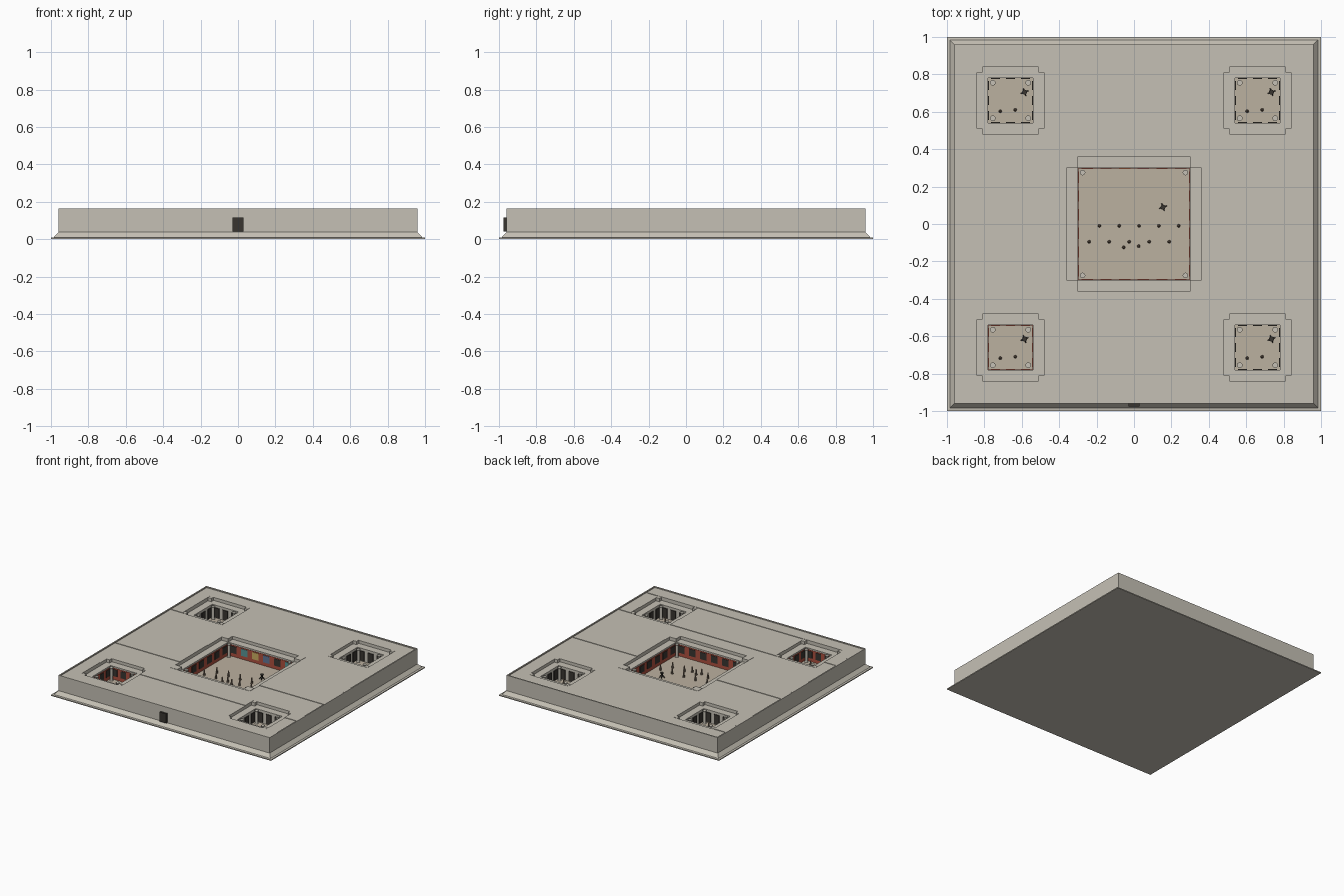
import bpy, bmesh, math
from mathutils import Matrix, Vector

if "Cube" in bpy.data.objects:
    bpy.data.objects.remove(bpy.data.objects["Cube"])

MATS = {}
COLS = {"stone": (.56, .53, .46), "floor": (.50, .44, .35), "dark": (.04, .035, .03),
        "red": (.42, .08, .05), "teal": (.10, .30, .30), "gold": (.60, .42, .12),
        "blue": (.12, .18, .30), "cloth": (.20, .15, .11), "skin": (.45, .32, .22)}

def finish(bm, name, col):
    bmesh.ops.recalc_face_normals(bm, faces=bm.faces[:])
    me = bpy.data.meshes.new(name)
    bm.to_mesh(me)
    bm.free()
    ob = bpy.data.objects.new(name, me)
    bpy.context.collection.objects.link(ob)
    if col not in MATS:
        MATS[col] = bpy.data.materials.new(col)
        MATS[col].diffuse_color = (*COLS[col], 1)
    me.materials.append(MATS[col])
    return ob

def add_box(bm, x0, x1, y0, y1, z0, z1):
    m = Matrix.Translation(((x0 + x1) / 2, (y0 + y1) / 2, (z0 + z1) / 2)) @ \
        Matrix.Diagonal((x1 - x0, y1 - y0, z1 - z0, 1))
    bmesh.ops.create_cube(bm, size=1, matrix=m)

def add_cone(bm, x, y, z0, z1, r0, r1, n=12):
    bmesh.ops.create_cone(bm, cap_ends=True, segments=n, radius1=r0, radius2=r1, depth=z1 - z0,
                          matrix=Matrix.Translation((x, y, (z0 + z1) / 2)))

def boxes(name, col, lst):
    bm = bmesh.new()
    for b in lst:
        add_box(bm, *b)
    return finish(bm, name, col)

ROOF, LEDGE, FLOOR = .157, .132, .025

# main body: square profile with sloped plinth, walls and low parapet
bm = bmesh.new()
rings = []
for r, z in [(1, 0), (1, .008), (.985, .01), (.96, .038), (.96, .165), (.95, .165), (.95, ROOF)]:
    rings.append([bm.verts.new((sx * r, sy * r, z)) for sx, sy in ((-1, -1), (1, -1), (1, 1), (-1, 1))])
for a, b in zip(rings, rings[1:]):
    for i in range(4):
        j = (i + 1) % 4
        bm.faces.new((a[i], a[j], b[j], b[i]))
bm.faces.new(rings[0])
bm.faces.new(rings[-1])
body = finish(bm, "building_body", "stone")

# courtyards: centre x, centre y, recess half size, floor half size, corner block, panels per wall
PITS = [("central", 0, 0, .36, .30, .06, 6)]
for sx, a in ((-1, "left"), (1, "right")):
    for sy, b in ((-1, "front"), (1, "back")):
        PITS.append((f"{b}_{a}", sx * .66, sy * .66, .18, .12, .03, 3))

def cut(half, z, idx):
    bm = bmesh.new()
    for p in PITS:
        h = p[idx]
        add_box(bm, p[1] - h, p[1] + h, p[2] - h, p[2] + h, z, .4)
    c = finish(bm, "cutter", "stone")
    c.hide_render = True
    m = body.modifiers.new("cut", "BOOLEAN")
    m.operation, m.object, m.solver = "DIFFERENCE", c, "EXACT"
    bpy.context.view_layer.objects.active = body
    bpy.ops.object.modifier_apply(modifier="cut")
    bpy.data.objects.remove(c)

cut(.36, LEDGE, 3)
cut(.30, FLOOR, 4)

# raised roof slabs
slabs = [(-.945, -.36, -.24, .12), (.36, .945, -.24, .12), (-.945, -.84, .48, .84),
         (-.48, .48, -.59, -.48), (.84, .945, -.595, -.48),
         (-.945, .945, -.945, -.84), (-.945, -.84, -.84, -.595)]
boxes("roof_slabs", "stone", [(*s, ROOF - .004, ROOF + .004) for s in slabs])

# front door
boxes("front_door", "dark", [(-.03, .03, -.976, -.955, .04, .117)])

def wall_box(cx, cy, half, side, u0, u1, z0, z1, t):
    # box lying on one of the four inner courtyard walls
    if side < 2:
        x = cx + (half - t if side == 0 else -half)
        return (x, x + t, cy + u0, cy + u1, z0, z1)
    y = cy + (half - t if side == 2 else -half)
    return (cx + u0, cx + u1, y, y + t, z0, z1)

def figure(bm, heads, x, y):
    add_cone(bm, x, y, FLOOR, FLOOR + .04, .009, .005, 8)
    bmesh.ops.create_icosphere(heads, subdivisions=1, radius=.006,
                               matrix=Matrix.Translation((x, y, FLOOR + .045)))

people, heads, stands = bmesh.new(), bmesh.new(), bmesh.new()
for k, (nm, cx, cy, R, h, c, n) in enumerate(PITS):
    big = k == 0
    # floor plate and ledge corner blocks
    boxes(nm + "_court_floor", "floor", [(cx - h, cx + h, cy - h, cy + h, FLOOR - .005, FLOOR + .002)])
    blocks = []
    for sx in (-1, 1):
        for sy in (-1, 1):
            xs = sorted((cx + sx * R, cx + sx * (R - c)))
            ys = sorted((cy + sy * R, cy + sy * (R - c)))
            blocks.append((*xs, *ys, LEDGE - .005, ROOF + .002))
    boxes(nm + "_corner_blocks", "stone", blocks)
    # corner columns with base and capital
    bm = bmesh.new()
    for sx in (-1, 1):
        for sy in (-1, 1):
            x, y = cx + sx * (h - .025), cy + sy * (h - .025)
            add_cone(bm, x, y, FLOOR, LEDGE, .011, .011, 16)
            add_cone(bm, x, y, FLOOR, FLOOR + .01, .015, .013, 16)
            add_cone(bm, x, y, LEDGE - .01, LEDGE, .012, .015, 16)
    finish(bm, nm + "_columns", "stone")
    # painted wall bands and hanging panels
    red = big or nm == "front_left"
    if red:
        boxes(nm + "_red_walls", "red",
              [wall_box(cx, cy, h, s, -h, h, FLOOR, LEDGE - .012, .003) for s in range(4)])
    groups = {}
    for s in range(4):
        for i in range(n):
            u = -h + (i + .5) * 2 * h / n
            w = .3 * 2 * h / n
            col = ("dark", "teal", "gold", "blue", "dark", "teal")[i] if big and s == 2 else "dark"
            groups.setdefault(col, []).append(
                wall_box(cx, cy, h, s, u - w, u + w, FLOOR + (.03 if red else .008), LEDGE - .02, .006))
    for col, lst in groups.items():
        boxes(f"{nm}_{col}_panels", col, lst)
    # people standing in the court
    if big:
        spots = [(-.185 + .106 * i, -.01) for i in range(5)] + \
                [(-.24 + .107 * i, -.095) for i in range(5)] + [(-.055, -.125), (.025, -.118)]
        sx, sy = .155, .09
    else:
        spots = [(-.055, -.057), (.025, -.05)]
        sx, sy = .075, .045
    for x, y in spots:
        figure(people, heads, cx + x, cy + y)
    # crossed-leg stand
    for i in range(4):
        a = math.radians(20 + 90 * i)
        d = Vector((math.cos(a) * .6, math.sin(a) * .6, -1)).normalized()
        p = Vector((cx + sx, cy + sy, FLOOR + .018))
        bmesh.ops.create_cone(stands, cap_ends=True, segments=6, radius1=.003, radius2=.003, depth=.04,
                              matrix=Matrix.Translation(p + d * .018 - Vector((0, 0, .001)) + Vector((0, 0, .018)))
                              @ d.to_track_quat('Z', 'Y').to_matrix().to_4x4())
    add_cone(stands, cx + sx, cy + sy, FLOOR + .03, FLOOR + .045, .008, .014, 8)
finish(people, "standing_figures", "cloth")
finish(heads, "figure_heads", "skin")
finish(stands, "stands", "dark")

for m in bpy.data.materials:
    if m.users and not m.is_grease_pencil:
        m.use_nodes = True
        m.node_tree.nodes["Principled BSDF"].inputs["Base Color"].default_value = m.diffuse_color
